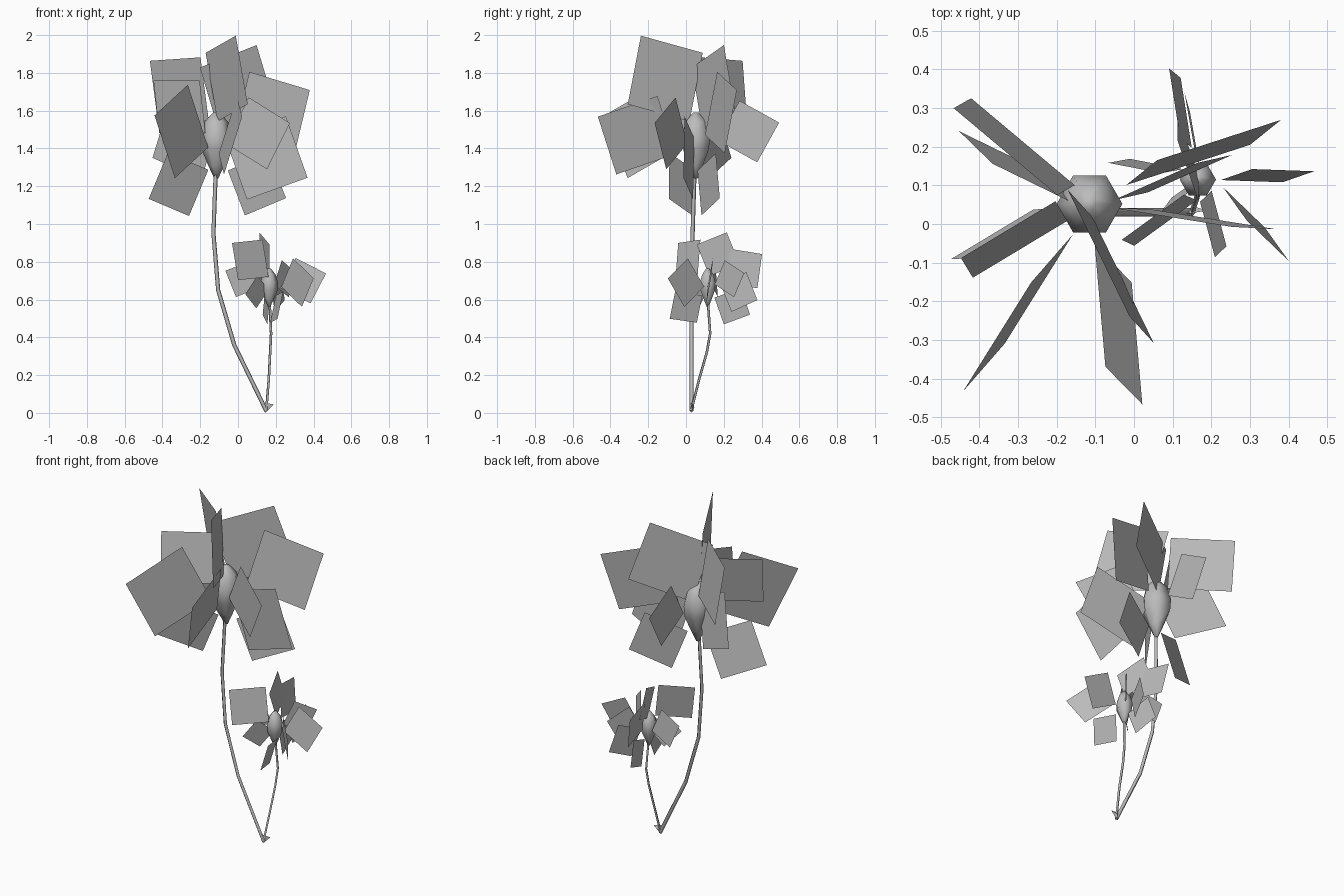
import bpy
import bmesh
from math import radians, cos, sin, tau
from mathutils import Matrix, Vector

cube = bpy.data.objects.get("Cube")
if cube:
    bpy.data.objects.remove(cube, do_unlink=True)

GREY = (0.5, 0.5, 0.5, 1.0)
grey = bpy.data.materials.new("plain grey")
grey.use_nodes = True
grey.diffuse_color = GREY
grey.node_tree.nodes["Principled BSDF"].inputs["Base Color"].default_value = GREY


def add_object(name, data):
    """Link mesh or curve data into the scene with the shared material."""
    data.materials.append(grey)
    obj = bpy.data.objects.new(name, data)
    bpy.context.scene.collection.objects.link(obj)
    return obj


def mesh_object(name, bm, smooth=False):
    """Turn a bmesh into a scene object."""
    mesh = bpy.data.meshes.new(name)
    bm.to_mesh(mesh)
    bm.free()
    mesh.polygons.foreach_set("use_smooth", [smooth] * len(mesh.polygons))
    return add_object(name, mesh)


def petal(name, centre, heading, pitch, lean, size):
    """Square card standing on edge: turned outward, pitched in its own plane, then leaned."""
    turn = (Matrix.Rotation(radians(heading), 4, "Z")
            @ Matrix.Rotation(radians(-pitch), 4, "Y")
            @ Matrix.Rotation(radians(-lean), 4, "X"))
    upright = Matrix.Rotation(radians(90), 4, "X")
    bm = bmesh.new()
    bmesh.ops.create_grid(bm, x_segments=1, y_segments=1, size=size / 2,
                          matrix=Matrix.Translation(centre) @ turn @ upright)
    return mesh_object(name, bm)


def flower_petals(prefix, rows):
    """Build one head of petals; each row is x, y, z, heading, pitch, lean, size."""
    for number, (x, y, z, heading, pitch, lean, size) in enumerate(rows, start=1):
        centre = Vector((x, y, z)) / 100
        petal(f"{prefix}_petal_{number}", centre, heading, pitch, lean, size / 100)


def bud(name, centre, radius, profile, sides=6):
    """Smooth faceted bud turned from (radius factor, height) pairs."""
    bm = bmesh.new()
    rings = []
    for factor, height in profile:
        ring = []
        for side in range(sides):
            angle = tau * side / sides
            reach = radius * factor
            ring.append(bm.verts.new((centre[0] + reach * cos(angle),
                                      centre[1] + reach * sin(angle), height)))
        rings.append(ring)
    for lower, upper in zip(rings, rings[1:]):
        for side in range(sides):
            following = (side + 1) % sides
            bm.faces.new((lower[side], lower[following], upper[following], upper[side]))
    bm.faces.new(reversed(rings[0]))
    bm.faces.new(rings[-1])
    return mesh_object(name, bm, smooth=True)


def stem(name, path, radius):
    """Thin angular stalk swept along a few points."""
    curve = bpy.data.curves.new(name, "CURVE")
    curve.dimensions = "3D"
    curve.bevel_depth = radius
    curve.bevel_resolution = 0
    curve.use_fill_caps = True
    spline = curve.splines.new("POLY")
    spline.points.add(len(path) - 1)
    for point, position in zip(spline.points, path):
        point.co = (*position, 1.0)
    return add_object(name, curve)


# Large bloom: petals scattered around the bud
flower_petals("large", [
    (-31, 20, 170, 140, -3, 8, 35),
    (-31, -4, 162, 211, 0, -12, 28.5),
    (-30, -23, 149, 238, -26, -4, 37),
    (-4, -26, 147, -85, -19, 15, 33.5),
    (-6, -11, 177, -64, 14, -4, 37.5),
    (-31.5, -2.5, 121, 211, 20, 11, 26.5),
    (-28, 13.5, 143.5, 154, 22, 7, 31),
    (-10, 33, 149, 90, -29, 0, 24),
    (18, 18.5, 159, 18, -16, 6, 35),
    (0, 14.5, 171.5, 29.5, 19, 0, 36.5),
    (15, 1.5, 135, -9, 19.5, -2, 34.5),
    (10.5, -8, 148, -27, -29, 0, 28),
    (10, 12, 121, 24, 21, 4, 25.5),
])

# Small bloom: the same arrangement at a smaller size
flower_petals("small", [
    (6.5, 1, 81, 216, -5, -9, 20),
    (3, 15, 71, 169, -21, 8, 15),
    (34.5, 12.5, 70, -2, -27, 10, 18),
    (31.5, 0, 69, -44, -35, -6, 18.5),
    (25, 23, 71, 53, -28, 0, 14.5),
    (14, 17, 84, 109, 21, 7, 18),
    (12, 30, 76.5, 99, -9, 8, 18.5),
    (21, 28, 64, 69, 23, 0, 16),
    (15, 24.5, 56.5, 100, 20, -2, 15),
    (20.5, 0, 56, -75, 8, 14, 15),
    (10, 5, 64, 234, 37, 12, 12.5),
])

# Buds at the heart of each bloom
bud("large_bud", (-0.115, 0.052), 0.085,
    [(0.12, 1.24), (0.5, 1.31), (0.95, 1.4), (1, 1.46), (0.75, 1.54), (0.2, 1.59)])
bud("small_bud", (0.165, 0.115), 0.047,
    [(0.12, 0.56), (0.5, 0.6), (0.95, 0.65), (1, 0.69), (0.75, 0.73), (0.2, 0.765)])

# Stems meeting at the ground
stem("large_stem", [(0.15, 0.03, 0.01), (-0.02, 0.03, 0.36), (-0.105, 0.03, 0.65),
                    (-0.13, 0.035, 0.95), (-0.118, 0.045, 1.27)], 0.011)
stem("small_stem", [(0.15, 0.03, 0.02), (0.163, 0.07, 0.18), (0.17, 0.11, 0.32),
                    (0.175, 0.128, 0.42), (0.167, 0.115, 0.6)], 0.007)

# Little pointed sprig at the foot
bm = bmesh.new()
tip, foot = Vector((0.19, 0.035, 0.045)), Vector((0.145, 0.03, 0))
left, right = Vector((0.13, 0.025, 0.055)), Vector((0.155, 0.045, 0.03))
corners = [bm.verts.new(p) for p in (tip, foot, left, right)]
for skip in range(len(corners)):
    bm.faces.new([c for i, c in enumerate(corners) if i != skip])
bmesh.ops.recalc_face_normals(bm, faces=bm.faces)
mesh_object("foot_sprig", bm)
